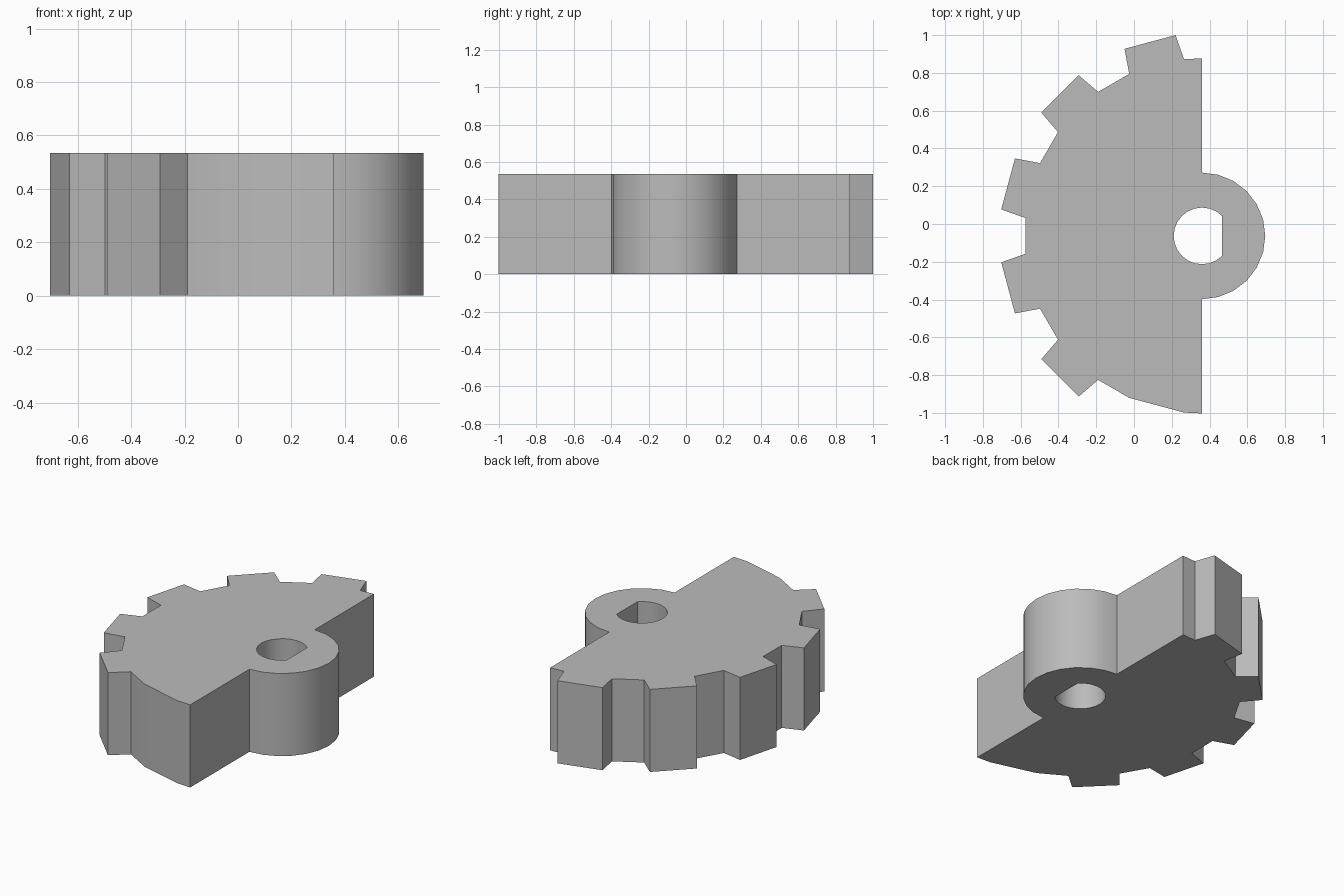
import bpy, bmesh, math

cube = bpy.data.objects.get("Cube")
if cube:
    bpy.data.objects.remove(cube, do_unlink=True)

AXIS_X, AXIS_Y = 0.36, -0.063
HEIGHT = 0.535
ROOT_R, TIP_R, HUB_R, BORE_R = 0.94, 1.072, 0.335, 0.15


def polar(radius, degrees):
    a = math.radians(degrees)
    return (AXIS_X + radius * math.cos(a), AXIS_Y + radius * math.sin(a))


def arc(radius, start, end, step=15):
    return [polar(radius, d) for d in range(start, end + 1, step)]


# Half gear: five teeth, then a plain stretch where the sixth is missing
outline = [polar(ROOT_R, 90)]
for middle in range(105, 226, 30):
    outline += [polar(ROOT_R, middle - 9.2), polar(TIP_R, middle - 7.5),
                polar(TIP_R, middle + 7.5), polar(ROOT_R, middle + 9.2)]
outline += [polar(ROOT_R, 255 - 9.2), polar(ROOT_R, 255 + 9.2), polar(ROOT_R, 270)]

# Round hub on the flat side
outline += arc(HUB_R, -90, 90)

# D-shaped shaft bore, closed by its flat
bore = arc(BORE_R, 45, 315)

bm = bmesh.new()
edges = []
for loop in (outline, bore):
    verts = [bm.verts.new((x, y, 0)) for x, y in loop]
    edges += [bm.edges.new((v, verts[i - 1])) for i, v in enumerate(verts)]
bmesh.ops.triangle_fill(bm, edges=edges, use_beauty=True, use_dissolve=False)

# Raise the profile to full thickness
raised = bmesh.ops.extrude_face_region(bm, geom=bm.faces[:], use_keep_orig=True)
top = [g for g in raised["geom"] if isinstance(g, bmesh.types.BMVert)]
bmesh.ops.translate(bm, verts=top, vec=(0, 0, HEIGHT))
bmesh.ops.recalc_face_normals(bm, faces=bm.faces[:])

mesh = bpy.data.meshes.new("half_gear")
bm.to_mesh(mesh)
bm.free()
gear = bpy.data.objects.new("half_gear", mesh)
bpy.context.collection.objects.link(gear)

# Plain grey
colour = (0.5, 0.5, 0.5, 1)
grey = bpy.data.materials.new("grey")
grey.use_nodes = True
grey.diffuse_color = colour
grey.node_tree.nodes["Principled BSDF"].inputs["Base Color"].default_value = colour
mesh.materials.append(grey)

# Smooth hub and bore, crisp teeth
bpy.ops.object.select_all(action="DESELECT")
gear.select_set(True)
bpy.context.view_layer.objects.active = gear
bpy.ops.object.shade_smooth_by_angle(angle=math.radians(30))
